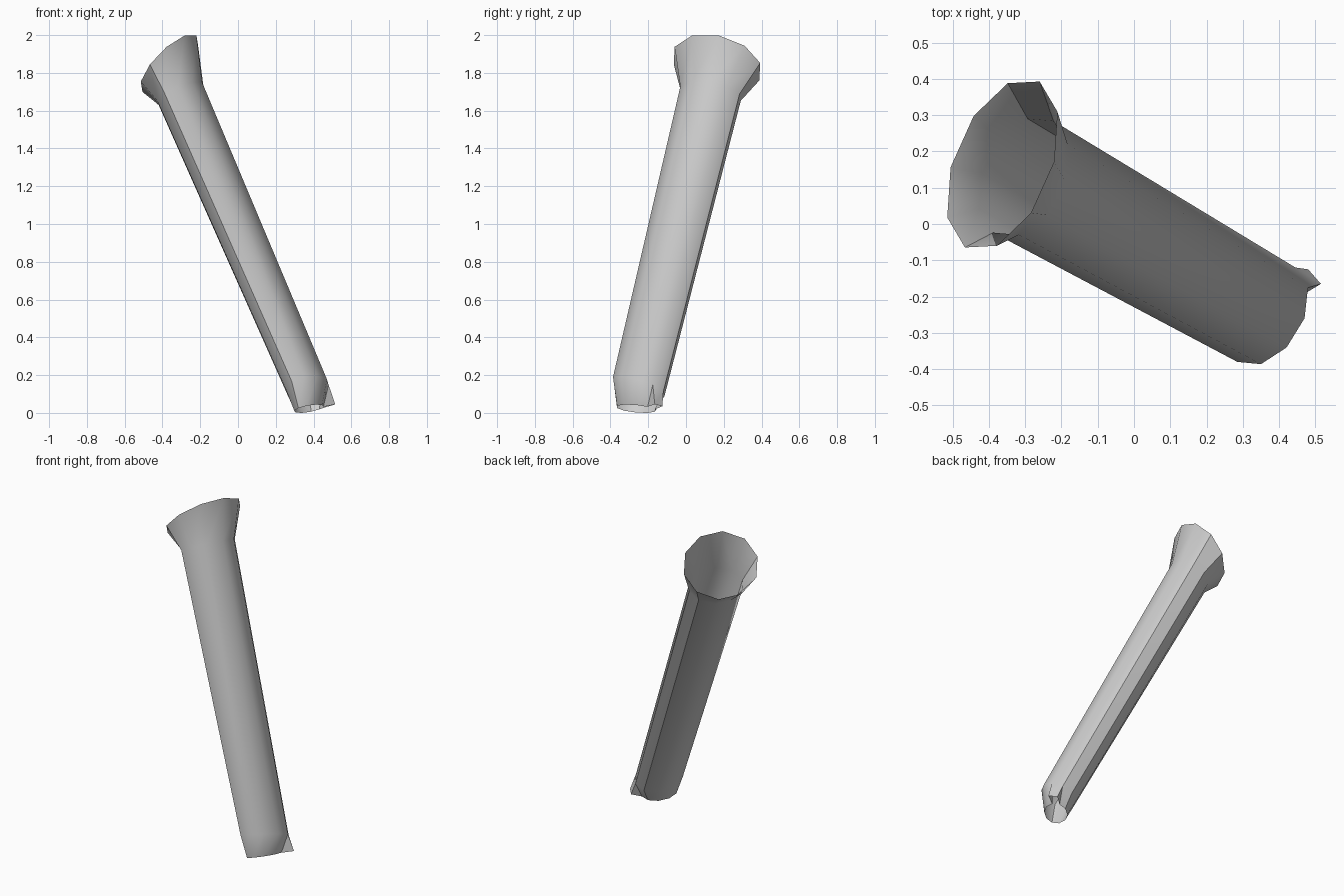
import bpy
import bmesh
from math import cos, sin, tau, radians
from mathutils import Vector

SIDES = 10

cube = bpy.data.objects.get("Cube")
if cube:
    bpy.data.objects.remove(cube, do_unlink=True)

# One flat grey for the whole tube
grey = bpy.data.materials.new("plain grey")
grey.use_nodes = True
colour = (0.6, 0.6, 0.6, 1)
grey.diffuse_color = colour
grey.node_tree.nodes["Principled BSDF"].inputs["Base Color"].default_value = colour

bm = bmesh.new()


def oval_ring(centre, short_axis, long_axis):
    """Ring of vertices on a tilted oval."""
    c, u, v = Vector(centre), Vector(short_axis), Vector(long_axis)
    angles = [tau * i / SIDES for i in range(SIDES)]
    return [bm.verts.new(c + u * cos(a) + v * sin(a)) for a in angles]


# Cross-sections from the open foot up to the flared mouth
foot = oval_ring((0.375, -0.265, 0.022), (0.07, 0, 0.02), (0.035, 0.105, -0.01))
ankle = oval_ring((0.365, -0.25, 0.14), (0.105, -0.01, 0.04), (0.05, 0.14, -0.04))
neck = oval_ring((-0.305, 0.13, 1.69), (0.115, -0.01, 0.06), (0.05, 0.165, -0.02))
mouth = oval_ring((-0.363, 0.164, 1.849), (0.1425, 0.0075, 0.15), (0.062, 0.238, -0.045))

# Walls, leaving a gap in the foot for the spur
SPUR = 1
for low, high in ((foot, ankle), (ankle, neck), (neck, mouth)):
    for i in range(SIDES):
        j = (i + 1) % SIDES
        if low is foot and i == SPUR:
            continue
        bm.faces.new((low[i], low[j], high[j], high[i]))

# Spur: the gap's wall bent outward, closed at both sides
tip_a = bm.verts.new((0.515, -0.165, 0.045))
tip_b = bm.verts.new((0.48, -0.125, 0.035))
a, b = SPUR, SPUR + 1
bm.faces.new((tip_a, tip_b, ankle[b], ankle[a]))
bm.faces.new((foot[a], tip_a, ankle[a]))
bm.faces.new((tip_b, foot[b], ankle[b]))

mesh = bpy.data.meshes.new("flared_tube")
bm.to_mesh(mesh)
bm.free()
mesh.materials.append(grey)
tube = bpy.data.objects.new("flared_tube", mesh)
bpy.context.collection.objects.link(tube)

# Smooth shading with sharp lengthwise edges
bpy.ops.object.select_all(action="DESELECT")
tube.select_set(True)
bpy.context.view_layer.objects.active = tube
bpy.ops.object.shade_smooth_by_angle(angle=radians(38))
